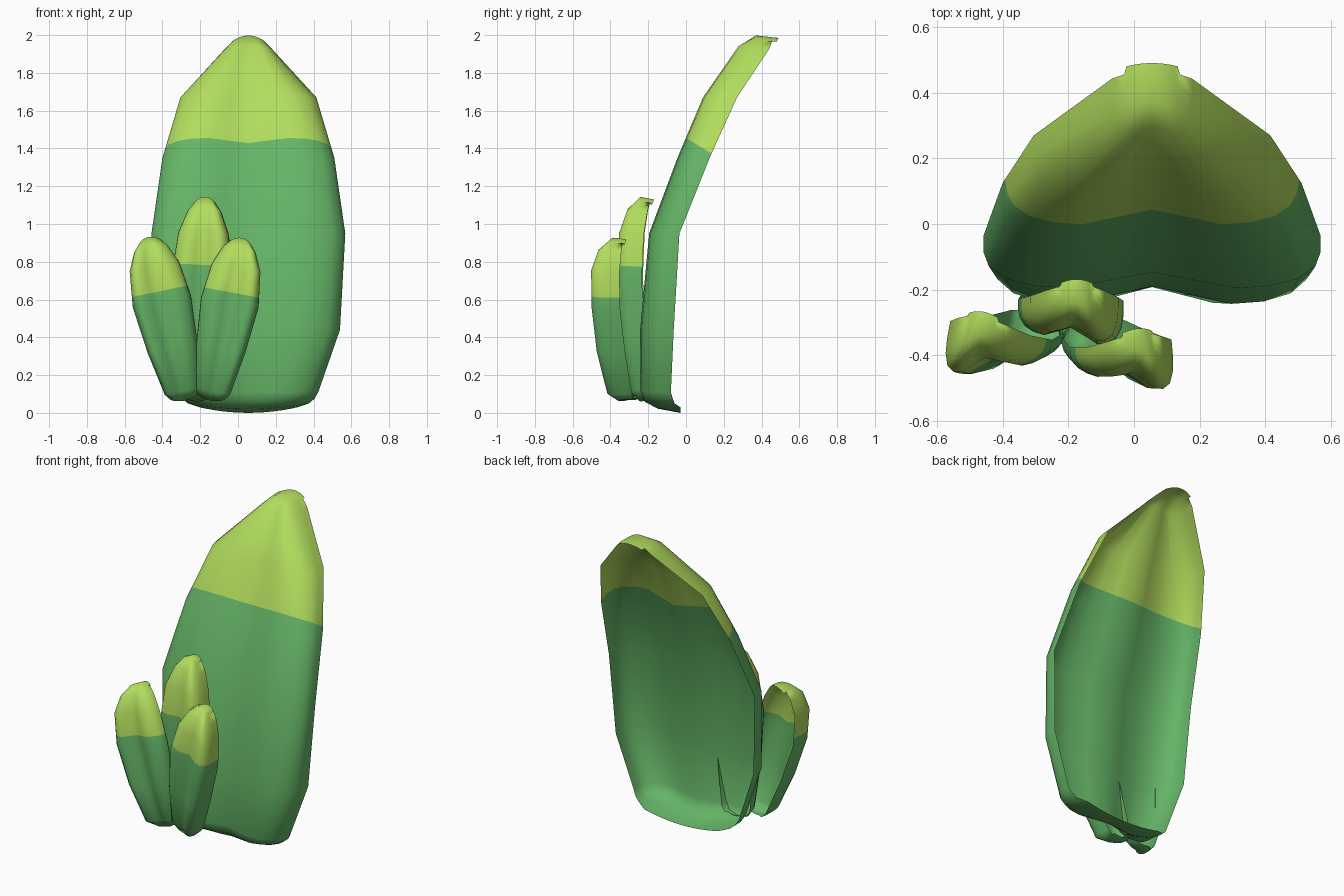
import bpy, bmesh
from math import radians
from mathutils import Matrix, Vector

if "Cube" in bpy.data.objects:
    bpy.data.objects.remove(bpy.data.objects["Cube"])


def material(name, rgb):
    m = bpy.data.materials.new(name)
    m.diffuse_color = (*rgb, 1)
    m.use_nodes = True
    m.node_tree.nodes["Principled BSDF"].inputs["Base Color"].default_value = m.diffuse_color
    return m


GREEN = material("leaf green", (0.13, 0.46, 0.135))
LIME = material("tip lime", (0.44, 0.72, 0.11))

# Half cross-section: (fraction of half width, fraction of depth, groove share)
HALF = [(1, 0, 0), (1, 0.32, 0), (0.97, 0.58, 0), (0.87, 0.82, 0), (0.7, 0.96, 0),
        (0.5, 1.0, 0), (0.25, 1.0, 0.5), (0, 1.0, 1)]
SECTION = [(-f, d, g) for f, d, g in HALF] + HALF[-2::-1]


def leaf(name, rows, matrix, cut_co, cut_no, skew=0):
    """Open-backed leaf shell; rows are (z, half width, rim y, depth, side rise, groove).
    skew makes one side of the leaf thicker than the other."""
    bm = bmesh.new()
    grid = [[bm.verts.new((f * w,
                           y - (d - g * groove) * depth * (1 + skew * f)
                           + 0.5 * min(rise, 0) * f * f,
                           z + rise * f * f))
             for f, d, g in SECTION] for z, w, y, depth, rise, groove in rows]
    for a, b in zip(grid, grid[1:]):
        for i in range(len(SECTION) - 1):
            bm.faces.new((a[i], a[i + 1], b[i + 1], b[i]))
    # Cut the shell where the tip colour starts
    co, no = Vector(cut_co), Vector(cut_no)
    bmesh.ops.bisect_plane(bm, geom=bm.verts[:] + bm.edges[:] + bm.faces[:],
                           plane_co=co, plane_no=no)
    for f in bm.faces:
        f.smooth = True
        f.material_index = int((f.calc_center_median() - co).dot(no) > 0)
    bm.transform(matrix)
    me = bpy.data.meshes.new(name)
    bm.to_mesh(me)
    bm.free()
    me.materials.append(GREEN)
    me.materials.append(LIME)
    ob = bpy.data.objects.new(name, me)
    bpy.context.collection.objects.link(ob)


# Tall back leaf, leaning backwards
BIG = [
    (0.00, 0.26, -0.03, 0.00, 0.03, 0),
    (0.02, 0.32, -0.06, 0.10, 0.03, 0.25),
    (0.055, 0.35, -0.07, 0.15, 0.02, 0.3),
    (0.11, 0.37, -0.08, 0.16, 0.0, 0.3),
    (0.44, 0.485, -0.065, 0.178, 0.0, 0.3),
    (0.95, 0.513, -0.035, 0.16, 0.0, 0.3),
    (1.35, 0.455, 0.125, 0.17, 0.0, 0.34),
    (1.67, 0.36, 0.27, 0.18, 0.0, 0.28),
    (1.945, 0.122, 0.45, 0.17, -0.015, 0.1),
    (1.998, 0.085, 0.47, 0.10, -0.03, 0),
    (1.985, 0.078, 0.49, 0.00, -0.02, 0),
]
leaf("back_leaf", BIG, Matrix.Translation((0.055, 0, 0)), (0, 0, 1.455), (0, 0.6, 1))

# Three small front leaves sharing one shape
SMALL = [
    (0.015, 0.055, 0.05, 0.00, 0.01, 0),
    (0.00, 0.075, 0.045, 0.06, 0.02, 0.15),
    (0.05, 0.095, 0.04, 0.105, 0.0, 0.25),
    (0.28, 0.13, 0.0, 0.12, 0.0, 0.3),
    (0.53, 0.153, -0.03, 0.12, 0.0, 0.3),
    (0.72, 0.128, -0.03, 0.12, 0.0, 0.25),
    (0.825, 0.085, -0.012, 0.10, -0.01, 0.12),
    (0.877, 0.05, 0.003, 0.06, -0.02, 0),
    (0.868, 0.045, 0.015, 0.00, -0.02, 0),
]
# name, base position, sideways tilt, turn, backward lean, width, height scale, skew
for name, pos, tilt, turn, lean, wide, tall, skew in [
    ("front_leaf_left", (-0.28, -0.32, 0.065), -12, -10, -2.5, 1.0, 1.01, -0.44),
    ("front_leaf_right", (-0.145, -0.333, 0.065), 10.5, 5, 0, 1.0, 1.0, 0.4),
    ("front_leaf_middle", (-0.22, -0.23, 0.06), 2.5, -1, -2.5, 1.05, 1.235, 0.2),
]:
    m = (Matrix.Translation(pos)
         @ Matrix.Rotation(radians(tilt), 4, 'Y')
         @ Matrix.Rotation(radians(lean), 4, 'X')
         @ Matrix.Rotation(radians(turn), 4, 'Z')
         @ Matrix.Diagonal((wide, 1, tall, 1)))
    leaf(name, SMALL, m, (0, 0, 0.583), (0, 0, 1), skew)
